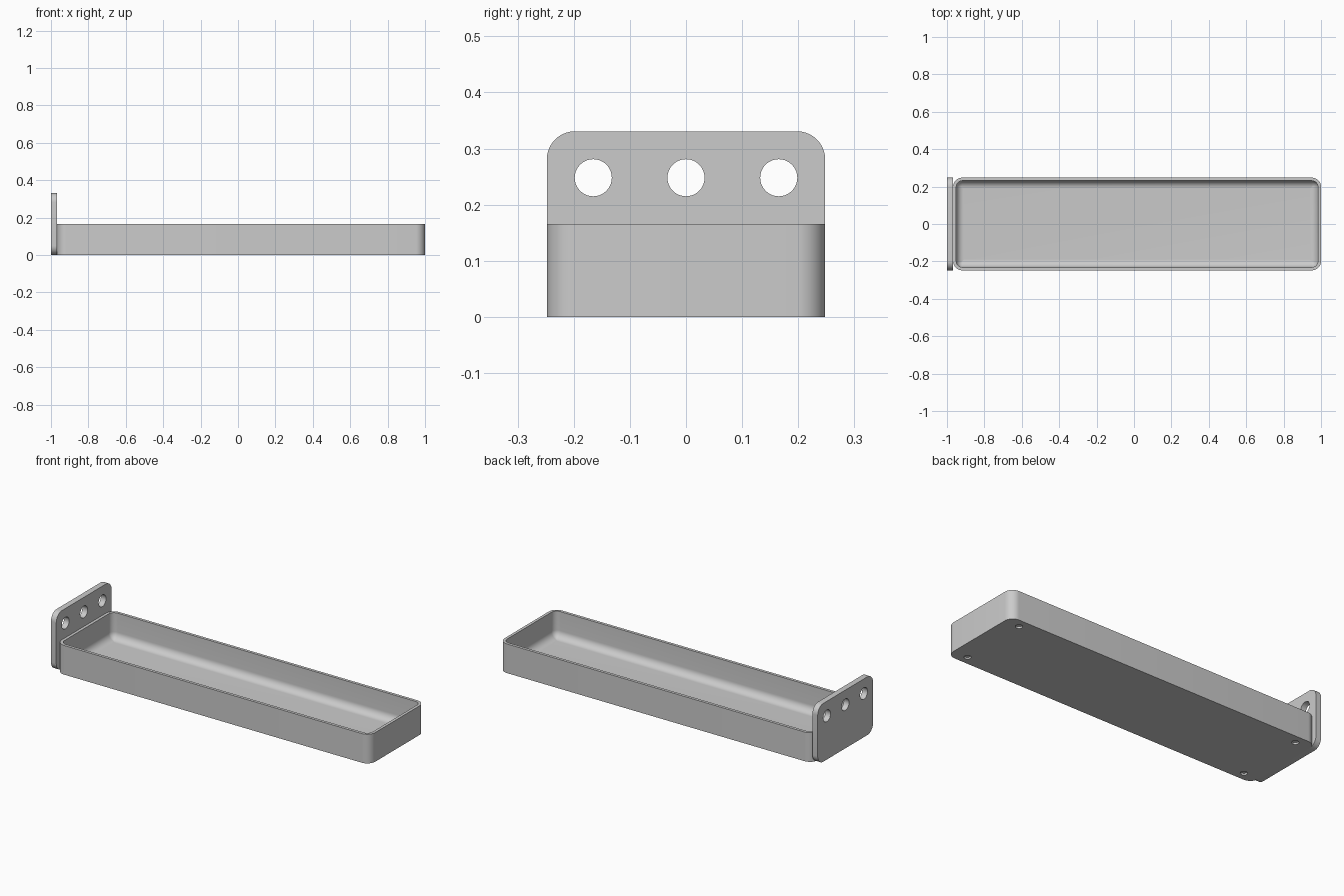
import bpy, bmesh
from math import sin, cos, pi
from mathutils import Vector

cube = bpy.data.objects.get("Cube")
if cube:
    bpy.data.objects.remove(cube, do_unlink=True)

U = 2 / 121                      # one design unit: the model is 121 long
HALF_WIDTH = 15 * U
TRAY_X0, TRAY_X1 = -1 + 2 * U, 1.0
TRAY_HEIGHT = 10 * U
WALL = U
CORNER = 3 * U

GREY = (0.6, 0.6, 0.6, 1)
grey = bpy.data.materials.new("plain grey")
grey.use_nodes = True
grey.diffuse_color = GREY
grey.node_tree.nodes["Principled BSDF"].inputs["Base Color"].default_value = GREY


def rounded_rect(u0, u1, v0, v1, r, steps=10):
    """Counter-clockwise outline of a rectangle with rounded corners."""
    centres = [(u1 - r, v1 - r), (u0 + r, v1 - r), (u0 + r, v0 + r), (u1 - r, v0 + r)]
    points = []
    for q, (cu, cv) in enumerate(centres):
        for i in range(steps + 1):
            a = (q + i / steps) * pi / 2
            points.append((cu + r * cos(a), cv + r * sin(a)))
    return points


def loft(name, rings):
    """Skin a list of equal-length rings and cap both ends."""
    bm = bmesh.new()
    loops = [[bm.verts.new(p) for p in ring] for ring in rings]
    n = len(loops[0])
    for a, b in zip(loops, loops[1:]):
        for i in range(n):
            j = (i + 1) % n
            bm.faces.new((a[i], a[j], b[j], b[i]))
    bm.faces.new(loops[0][::-1])
    bm.faces.new(loops[-1])
    bmesh.ops.recalc_face_normals(bm, faces=bm.faces)
    mesh = bpy.data.meshes.new(name)
    bm.to_mesh(mesh)
    bm.free()
    mesh.materials.append(grey)
    obj = bpy.data.objects.new(name, mesh)
    bpy.context.collection.objects.link(obj)
    return obj


def drill(obj, centre, radius, depth, axis):
    """Cut a round hole along the given axis."""
    bpy.ops.mesh.primitive_cylinder_add(vertices=40, radius=radius, depth=depth, location=centre)
    cutter = bpy.context.object
    cutter.hide_render = True
    cutter.rotation_euler = Vector(axis).to_track_quat('Z', 'Y').to_euler()
    cutter.data.materials.append(grey)
    bpy.context.view_layer.update()
    mod = obj.modifiers.new("hole", 'BOOLEAN')
    mod.operation = 'DIFFERENCE'
    mod.solver = 'EXACT'
    mod.object = cutter
    bpy.context.view_layer.objects.active = obj
    bpy.ops.object.modifier_apply(modifier=mod.name)
    bpy.data.objects.remove(cutter, do_unlink=True)


def finish(obj):
    bpy.ops.object.select_all(action='DESELECT')
    obj.select_set(True)
    bpy.context.view_layer.objects.active = obj
    bpy.ops.object.shade_smooth_by_angle(angle=pi / 6)


# Tray: outer wall, rim, inner wall, then a rounded fillet down to the floor
def tray_ring(inset, z):
    r = max(CORNER - inset, 0.1 * U)
    outline = rounded_rect(TRAY_X0 + inset, TRAY_X1 - inset,
                           -HALF_WIDTH + inset, HALF_WIDTH - inset, r)
    return [(x, y, z) for x, y in outline]


FILLET = 2.5 * U
rings = [tray_ring(0, 0), tray_ring(0, TRAY_HEIGHT), tray_ring(WALL, TRAY_HEIGHT)]
for i in range(11):
    a = i / 10 * pi / 2
    rings.append(tray_ring(WALL + FILLET * (1 - cos(a)), WALL + FILLET * (1 - sin(a))))
tray = loft("tray", rings)

# Four shallow round recesses under the tray
for x in (TRAY_X0 + 5.5 * U, TRAY_X1 - 5.5 * U):
    for y in (-12 * U, 12 * U):
        drill(tray, (x, y, 0), 1.1 * U, 1.2 * U, (0, 0, 1))
finish(tray)

# Upright mounting plate with three screw holes
outline = rounded_rect(-HALF_WIDTH, HALF_WIDTH, 0, 20 * U, CORNER)
plate = loft("mounting_plate", [[(x, y, z) for y, z in outline] for x in (-1, TRAY_X0)])
for y in (-10 * U, 0, 10 * U):
    drill(plate, (-1 + U, y, 15 * U), 2 * U, 6 * U, (1, 0, 0))
finish(plate)
